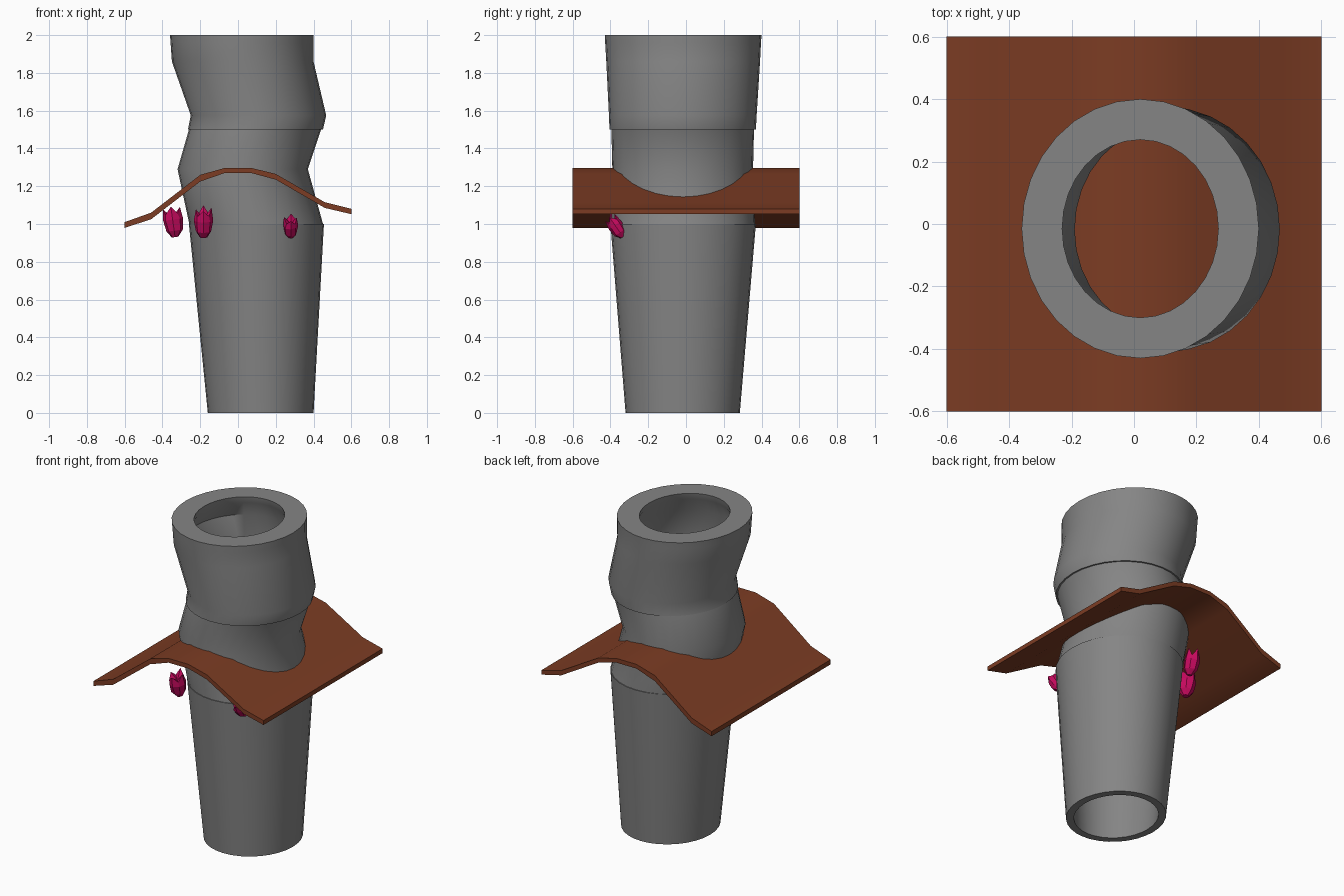
import bpy, bmesh, math, random
from mathutils import Vector, Matrix

if "Cube" in bpy.data.objects:
    bpy.data.objects.remove(bpy.data.objects["Cube"])

random.seed(4)


def material(name, rgb):
    m = bpy.data.materials.new(name)
    m.diffuse_color = (*rgb, 1)
    m.use_nodes = True
    m.node_tree.nodes["Principled BSDF"].inputs["Base Color"].default_value = m.diffuse_color
    return m


GREY = material("stone_grey", (0.235, 0.235, 0.235))
BROWN = material("earth_brown", (0.20, 0.045, 0.017))
PINK = material("magenta", (0.58, 0.003, 0.115))


def finish(bm, name, mat, angle=None):
    bmesh.ops.recalc_face_normals(bm, faces=bm.faces)
    me = bpy.data.meshes.new(name)
    bm.to_mesh(me)
    bm.free()
    me.materials.append(mat)
    ob = bpy.data.objects.new(name, me)
    bpy.context.collection.objects.link(ob)
    if angle:
        bpy.context.view_layer.objects.active = ob
        ob.select_set(True)
        bpy.ops.object.shade_smooth_by_angle(angle=math.radians(angle))
        ob.select_set(False)
    return ob


def tube(name, rings, sides=32):
    """Closed loop of rings: outer wall going up, inner wall coming back down.
    Each ring is (z, x_min, x_max, y_min, y_max, wall thickness)."""
    loop = [(z, a, b, c, d) for z, a, b, c, d, t in rings]
    loop += [(z, a + t, b - t, c + t, d - t) for z, a, b, c, d, t in reversed(rings)]
    bm = bmesh.new()
    verts = []
    for z, a, b, c, d in loop:
        verts.append([bm.verts.new(((a + b) / 2 + (b - a) / 2 * math.cos(2 * math.pi * i / sides),
                                    (c + d) / 2 + (d - c) / 2 * math.sin(2 * math.pi * i / sides), z))
                      for i in range(sides)])
    for k, ring in enumerate(verts):
        nxt = verts[(k + 1) % len(verts)]
        for i in range(sides):
            j = (i + 1) % sides
            bm.faces.new((ring[i], ring[j], nxt[j], nxt[i]))
    return finish(bm, name, GREY, 40)


# Three stacked pipe segments
tube("lower_pipe", [(0.0, -0.16, 0.40, -0.32, 0.285, 0.045),
                    (1.0, -0.26, 0.455, -0.40, 0.37, 0.06)])
tube("middle_pipe", [(1.0, -0.258, 0.45, -0.395, 0.365, 0.06),
                     (1.29, -0.32, 0.37, -0.39, 0.355, 0.06),
                     (1.5, -0.26, 0.44, -0.395, 0.36, 0.06)])
tube("upper_pipe", [(1.5, -0.265, 0.45, -0.405, 0.37, 0.06),
                    (1.575, -0.25, 0.467, -0.408, 0.374, 0.06),
                    (1.86, -0.35, 0.40, -0.422, 0.392, 0.06),
                    (1.96, -0.357, 0.40, -0.428, 0.397, 0.12),
                    (2.0, -0.36, 0.40, -0.43, 0.40, 0.13)])

# Arched sheet crossing the pipe: (x, top z, bottom z)
profile = [(-0.6, 1.01, 0.98), (-0.46, 1.06, 1.025), (-0.2, 1.26, 1.225),
           (-0.07, 1.297, 1.27), (0.07, 1.297, 1.27), (0.2, 1.265, 1.235),
           (0.46, 1.115, 1.085), (0.6, 1.08, 1.052)]
bm = bmesh.new()
rows = [[(bm.verts.new((x, y, t)), bm.verts.new((x, y, b))) for x, t, b in profile]
        for y in (-0.6, 0.6)]
front, back = rows
for i in range(len(profile) - 1):
    (ft, fb), (ft2, fb2) = front[i], front[i + 1]
    (bt, bb), (bt2, bb2) = back[i], back[i + 1]
    for f in ((ft, ft2, bt2, bt), (fb, bb, bb2, fb2), (ft, fb, fb2, ft2), (bt, bt2, bb2, bb)):
        bm.faces.new(f)
for i in (0, -1):
    bm.faces.new((front[i][0], back[i][0], back[i][1], front[i][1]))
finish(bm, "arched_sheet", BROWN, 25)


def bud(name, pos, height, width, tilt_axis, tilt):
    """Faceted bud with a narrow base and a crown of points."""
    n = 8
    bm = bmesh.new()
    rings = []
    for h, r in ((-0.5, 0.18), (-0.3, 0.42), (0.05, 0.5), (0.3, 0.42)):
        ring = []
        for i in range(n):
            a = 2 * math.pi * i / n
            rr = r * random.uniform(0.85, 1.05) * width
            z = h
            if h == 0.3:
                z = random.uniform(0.4, 0.5) if i % 2 == 0 else 0.22
            ring.append(bm.verts.new((rr * math.cos(a), rr * math.sin(a), z * height)))
        rings.append(ring)
    for lo, hi in zip(rings, rings[1:]):
        for i in range(n):
            j = (i + 1) % n
            bm.faces.new((lo[i], lo[j], hi[j], hi[i]))
    bm.faces.new(rings[0])
    mid = bm.verts.new((0, 0, 0.12 * height))
    for i in range(n):
        bm.faces.new((rings[-1][i], rings[-1][(i + 1) % n], mid))
    rot = Matrix.Rotation(math.radians(tilt), 4, Vector(tilt_axis))
    bmesh.ops.transform(bm, matrix=Matrix.Translation(pos) @ rot, verts=bm.verts)
    return finish(bm, name, PINK)


# Buds around the joint beneath the sheet, leaning outward
bud("bud_left", (-0.345, 0.07, 1.015), 0.17, 0.11, (0, 1, 0), -8)
bud("bud_front_left", (-0.183, -0.345, 1.01), 0.165, 0.11, (1, 0, 0), 12)
bud("bud_front_right", (0.28, -0.372, 0.988), 0.135, 0.085, (1, 0, 0), 35)
bud("bud_back_left", (-0.2, 0.28, 1.015), 0.16, 0.10, (1, 0, 0), -15)
